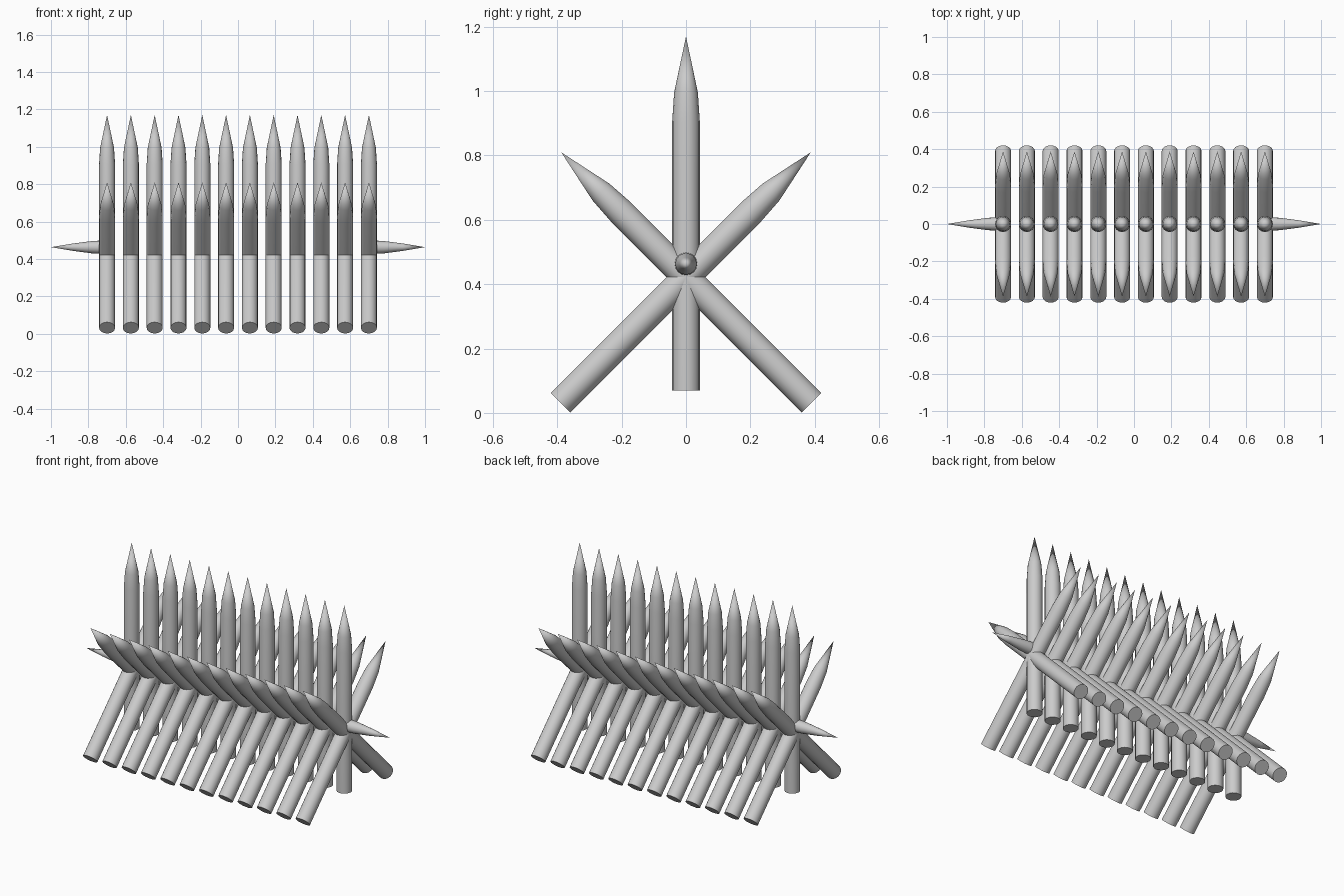
import bpy, bmesh, math
from mathutils import Matrix, Vector

cube = bpy.data.objects.get("Cube")
if cube:
    bpy.data.objects.remove(cube, do_unlink=True)

grey = bpy.data.materials.new("plain grey")
grey.use_nodes = True
colour = (0.6, 0.6, 0.6, 1)
grey.diffuse_color = colour
grey.node_tree.nodes["Principled BSDF"].inputs["Base Color"].default_value = colour

SIDES = 16
COUNT = 12
HALF_ROW = 0.70

# (height, radius) outlines, closed by a flat base and a sharp tip
STAKE = [(0, 0.043), (0.835, 0.043), (0.925, 0.037), (1.1, 0)]
SPIKE = [(0, 0.037), (0.08, 0.033), (0.18, 0.02), (0.3, 0)]


def pointed_pole(name, profile, base, direction):
    """Turn a profile into a round pole that starts at base."""
    bm = bmesh.new()
    rings = []
    for z, r in profile[:-1]:
        rings.append([bm.verts.new((r * math.cos(math.tau * i / SIDES),
                                    r * math.sin(math.tau * i / SIDES), z))
                      for i in range(SIDES)])
    tip = bm.verts.new((0, 0, profile[-1][0]))
    bm.faces.new(rings[0][::-1])
    for i in range(SIDES):
        j = (i + 1) % SIDES
        for low, high in zip(rings, rings[1:]):
            bm.faces.new((low[i], low[j], high[j], high[i]))
        bm.faces.new((rings[-1][i], rings[-1][j], tip))
    mesh = bpy.data.meshes.new(name)
    bm.to_mesh(mesh)
    bm.free()
    mesh.materials.append(grey)
    obj = bpy.data.objects.new(name, mesh)
    turn = Vector((0, 0, 1)).rotation_difference(Vector(direction))
    obj.matrix_world = Matrix.Translation(base) @ turn.to_matrix().to_4x4()
    bpy.context.collection.objects.link(obj)
    return obj


poles = []
# Rows of upright stakes, each crossed by two leaning stakes
for n in range(COUNT):
    x = -HALF_ROW + 2 * HALF_ROW * n / (COUNT - 1)
    poles.append(pointed_pole(f"upright_stake_{n + 1}", STAKE, (x, 0, 0.07), (0, 0, 1)))
    for side, label in ((-1, "front"), (1, "back")):
        poles.append(pointed_pole(f"{label}_leg_stake_{n + 1}", STAKE,
                                  (x, side * 0.39, 0.032), (0, -side, 1)))

# Sideways spikes at both ends
for side, label in ((1, "left"), (-1, "right")):
    poles.append(pointed_pole(f"{label}_end_spike", SPIKE,
                              (side * HALF_ROW, 0, 0.463), (side, 0, 0)))

# Smooth sides with crisp base edges
bpy.ops.object.select_all(action='DESELECT')
for obj in poles:
    obj.select_set(True)
bpy.context.view_layer.objects.active = poles[0]
bpy.ops.object.shade_smooth_by_angle(angle=math.radians(35))
